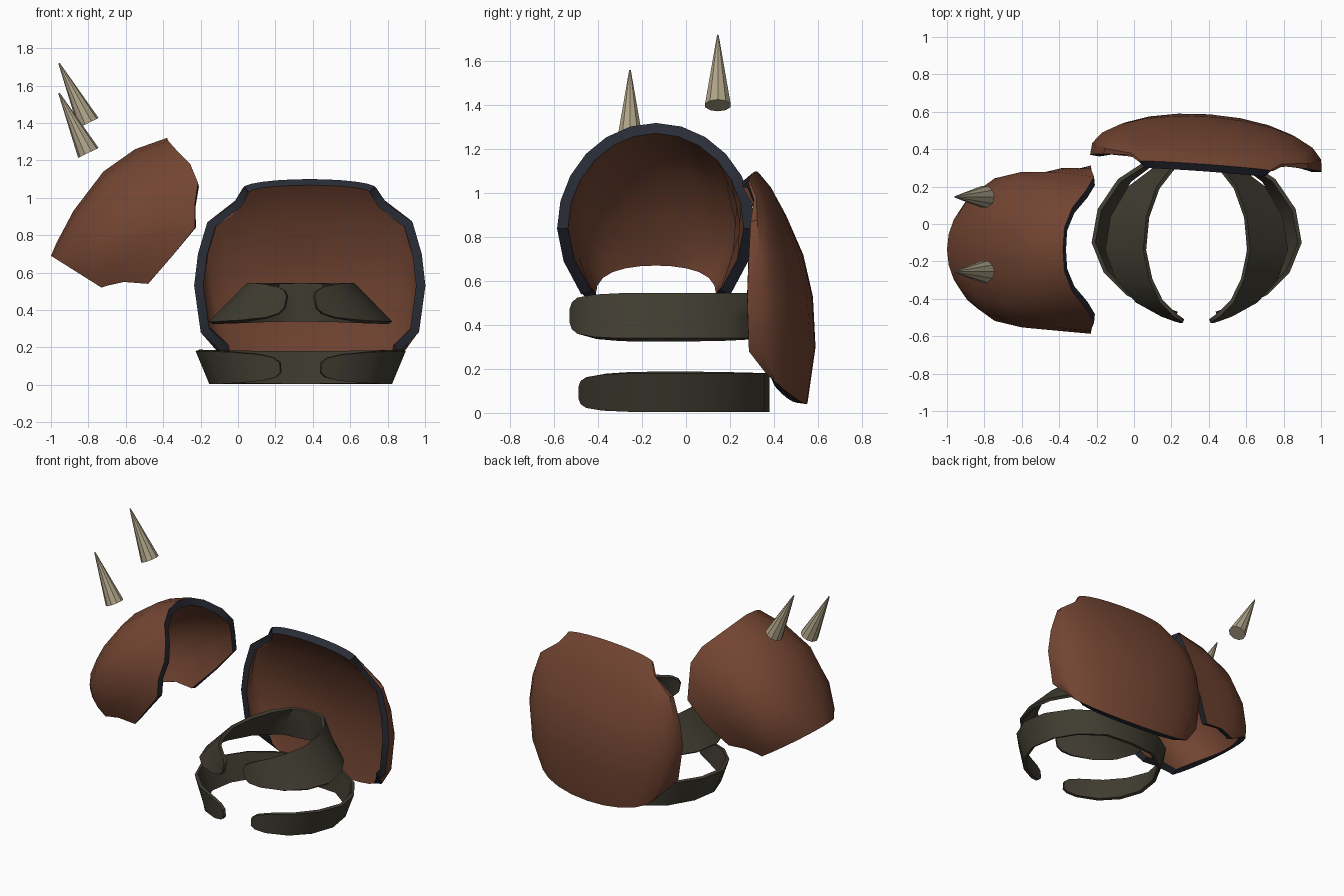
import bpy, math
from mathutils import Vector

if "Cube" in bpy.data.objects:
    bpy.data.objects.remove(bpy.data.objects["Cube"])


def material(name, rgb):
    m = bpy.data.materials.new(name)
    m.diffuse_color = (*rgb, 1)
    m.use_nodes = True
    m.node_tree.nodes["Principled BSDF"].inputs["Base Color"].default_value = m.diffuse_color
    return m


BROWN = material("brown_leather", (0.17, 0.059, 0.032))
NAVY = material("dark_rim", (0.023, 0.026, 0.038))
OLIVE = material("olive_strap", (0.052, 0.046, 0.031))
BONE = material("bone", (0.43, 0.37, 0.25))


def add_object(name, verts, faces, mats):
    me = bpy.data.meshes.new(name)
    me.from_pydata(verts, [], faces)
    for m in mats:
        me.materials.append(m)
    ob = bpy.data.objects.new(name, me)
    bpy.context.collection.objects.link(ob)
    return ob


def grid_faces(rows, cols):
    return [(j * cols + i, j * cols + i + 1, (j + 1) * cols + i + 1, (j + 1) * cols + i)
            for j in range(rows - 1) for i in range(cols - 1)]


def thicken_and_smooth(ob, thickness, offset, rim, angle):
    bpy.ops.object.select_all(action='DESELECT')
    ob.select_set(True)
    bpy.context.view_layer.objects.active = ob
    mod = ob.modifiers.new("thickness", 'SOLIDIFY')
    mod.thickness = thickness
    mod.offset = offset
    mod.material_offset_rim = rim
    bpy.ops.object.modifier_apply(modifier=mod.name)
    bpy.ops.object.shade_smooth_by_angle(angle=math.radians(angle))


def shell(name, stations, location, turn):
    """Arched armour shell bulging to +y. Each station gives the ridge (y, z),
    the side edge (y, z), half width, extra side fullness and edge flare."""
    n = 12
    verts = []
    for my, mz, sy, sz, w, full, flare in stations:
        for i in range(n + 1):
            u = math.radians(-90 + 180 * i / n)
            s, c = math.sin(u), max(0, math.cos(u))
            x = w * s + full * math.sin(2 * u) * (1 if c >= 0 else -1)
            y = sy + (my - sy) * c - flare * s ** 4 * c ** 2
            verts.append((x, y, sz + (mz - sz) * c))
    ob = add_object(name, verts, grid_faces(len(stations), n + 1), [BROWN, NAVY])
    ob.location = location
    ob.rotation_euler.z = math.radians(turn)
    thicken_and_smooth(ob, 0.05, -1, 1, 40)
    return ob


# Shoulder shell, open toward the body and below
shell("shoulder_shell", [
    (0.38, 1.32, 0.23, 0.84, 0.45, 0.0, 0.65),
    (0.55, 1.26, 0.35, 0.69, 0.42, 0.06, 0.25),
    (0.72, 1.14, 0.48, 0.54, 0.34, 0.14, 0),
    (0.88, 0.93, 0.61, 0.55, 0.34, 0.10, 0),
    (0.97, 0.76, 0.70, 0.53, 0.325, 0.04, 0),
    (1.00, 0.69, 0.73, 0.52, 0.32, 0.0, 0),
], (0, -0.137, 0), 90)

# Back plate with notched upper corners
shell("back_plate", [
    (0.32, 1.10, 0.31, 1.05, 0.36, 0.0, 0),
    (0.38, 1.03, 0.34, 0.97, 0.41, 0.01, 0),
    (0.45, 0.90, 0.335, 0.87, 0.55, 0.02, 0),
    (0.53, 0.72, 0.33, 0.70, 0.60, 0.03, 0),
    (0.575, 0.53, 0.325, 0.53, 0.62, 0.03, 0),
    (0.588, 0.30, 0.33, 0.28, 0.585, 0.03, 0),
    (0.55, 0.04, 0.40, 0.18, 0.48, 0.02, 0),
], (0.36, 0, 0), -4.2)


# Open straps: half plan of (half width, y, half height share) from back to tip
PLAN = [(0, 0.38, 0.5), (0.22, 0.36, 0.5), (0.39, 0.24, 0.5), (0.49, 0.08, 0.5),
        (0.52, -0.10, 0.5), (0.46, -0.26, 0.5), (0.35, -0.38, 0.47),
        (0.21, -0.455, 0.40), (0.14, -0.48, 0.30), (0.11, -0.49, 0.15)]


def strap(name, z0, height, k_low, k_high, dy):
    full = [(-w, y, t) for w, y, t in reversed(PLAN[1:])] + PLAN
    verts = []
    for f in (1, 0, -1):
        for w, y, t in full:
            share = 0.5 + f * t
            k = k_low + (k_high - k_low) * share
            verts.append((0.335 + w * k, y + dy, z0 + height * share))
    ob = add_object(name, verts, grid_faces(3, len(full)), [OLIVE])
    thicken_and_smooth(ob, 0.022, -1, 0, 40)


strap("lower_strap", 0.005, 0.175, 0.94, 1.08, 0)
strap("upper_strap", 0.34, 0.205, 0.94, 0.55, -0.04)


# Bone spikes floating above the shoulder
def spike(name, base, tip):
    base, tip = Vector(base), Vector(tip)
    axis = tip - base
    bpy.ops.mesh.primitive_cone_add(vertices=10, radius1=0.061, radius2=0.004,
                                    depth=axis.length, location=(base + tip) / 2)
    ob = bpy.context.object
    ob.name = name
    ob.rotation_euler = axis.to_track_quat('Z', 'Y').to_euler()
    ob.data.materials.append(BONE)


for name, y, z in (("front_spike", -0.255, 1.24), ("rear_spike", 0.145, 1.40)):
    spike(name, (-0.80, y, z), (-0.957, y, z + 0.32))
